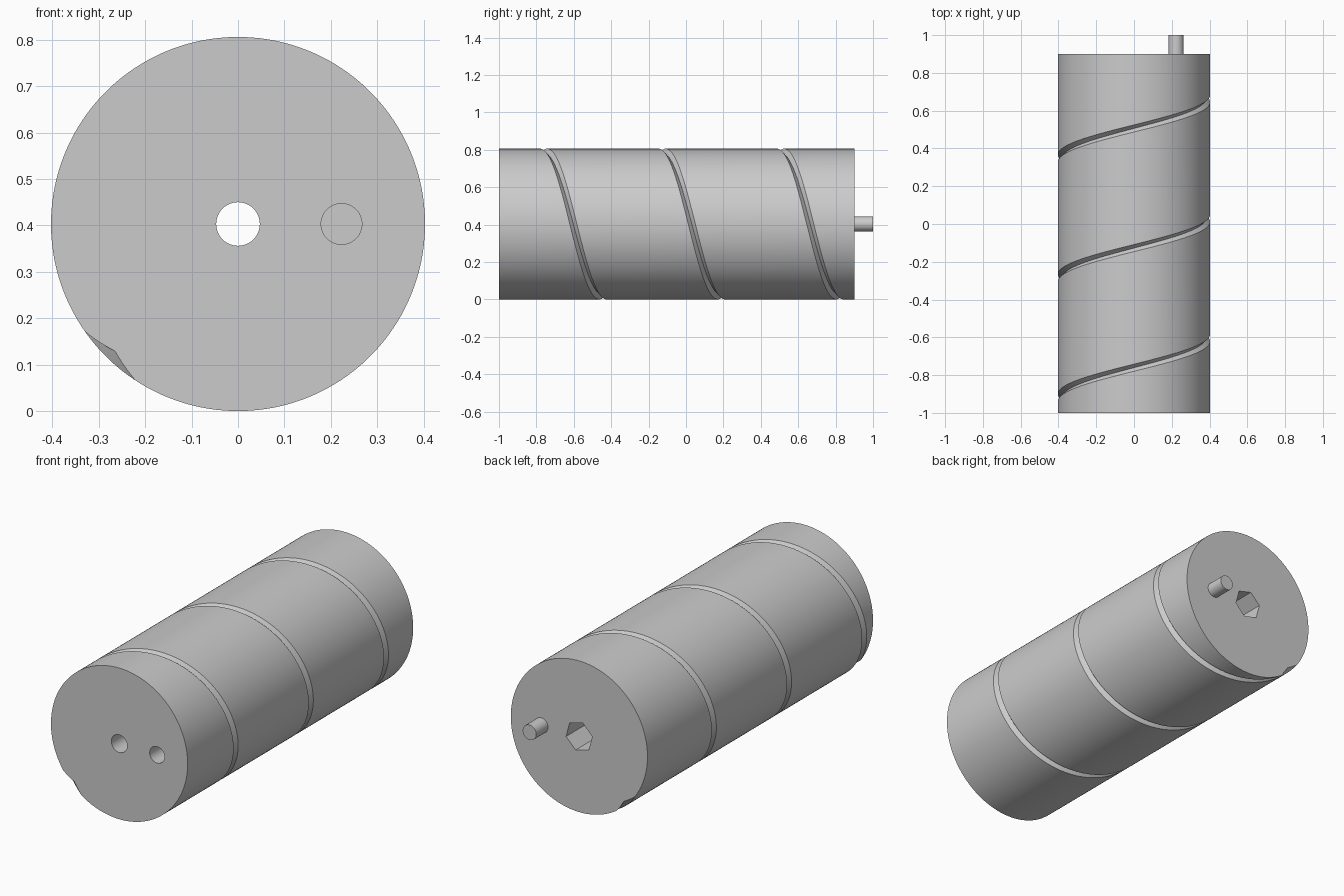
import bpy, bmesh, math
from mathutils import Matrix, Vector

cube = bpy.data.objects.get("Cube")
if cube:
    bpy.data.objects.remove(cube)

RADIUS, DEPTH, HALF_WIDTH = 0.403, 0.022, 0.019
FRONT, BACK = -1.0, 0.9
PITCH = (BACK - FRONT) / 3
START = math.radians(-136)          # groove angle at the front, from the top
STEPS = 144
PIN_X = 0.223

grey = bpy.data.materials.new("grey plastic")
grey.use_nodes = True
colour = (0.6, 0.6, 0.6, 1)
grey.diffuse_color = colour
grey.node_tree.nodes["Principled BSDF"].inputs["Base Color"].default_value = colour


def add_object(name, bm):
    bmesh.ops.recalc_face_normals(bm, faces=bm.faces)
    mesh = bpy.data.meshes.new(name)
    bm.to_mesh(mesh)
    bm.free()
    obj = bpy.data.objects.new(name, mesh)
    mesh.materials.append(grey)
    bpy.context.collection.objects.link(obj)
    return obj


def rod(name, x, radius, y0, y1, sides=48, turn=0):
    """Prism lying along y at the height of the drum axis."""
    bm = bmesh.new()
    place = (Matrix.Translation((x, (y0 + y1) / 2, RADIUS))
             @ Matrix.Rotation(math.pi / 2, 4, 'X') @ Matrix.Rotation(turn, 4, 'Z'))
    bmesh.ops.create_cone(bm, cap_ends=True, segments=sides, radius1=radius,
                          radius2=radius, depth=y1 - y0, matrix=place)
    return add_object(name, bm)


def smooth(obj):
    bpy.ops.object.select_all(action='DESELECT')
    obj.select_set(True)
    bpy.context.view_layer.objects.active = obj
    bpy.ops.object.shade_smooth_by_angle(angle=math.radians(25))


# Drum wall: a helical strip of V groove and land, trimmed by the end planes
bm = bmesh.new()
profile = [(-HALF_WIDTH, RADIUS), (0, RADIUS - DEPTH),
           (HALF_WIDTH, RADIUS), (PITCH - HALF_WIDTH, RADIUS)]
rows = []
for i in range(-STEPS * 2, STEPS * 5 + 1):
    turn = i / STEPS
    a = START + turn * math.tau
    rows.append([bm.verts.new((r * math.sin(a), FRONT + turn * PITCH + dy,
                               RADIUS + r * math.cos(a))) for dy, r in profile])
for low, high in zip(rows, rows[1:]):
    for k in range(3):
        bm.faces.new((low[k], low[k + 1], high[k + 1], high[k]))
bmesh.ops.remove_doubles(bm, verts=bm.verts, dist=0.0001)
for y, side in ((FRONT, -1), (BACK, 1)):
    bmesh.ops.bisect_plane(bm, geom=bm.verts[:] + bm.edges[:] + bm.faces[:],
                           plane_co=Vector((0, y, 0)), plane_no=Vector((0, side, 0)),
                           clear_outer=True, dist=0.00001)
bmesh.ops.remove_doubles(bm, verts=bm.verts, dist=0.0001)
# Flat end faces
bmesh.ops.holes_fill(bm, edges=[e for e in bm.edges if e.is_boundary], sides=0)
drum = add_object("drum", bm)

# Axle bore, hexagonal drive socket and locating hole
cutters = [
    rod("bore_cutter", 0, 0.047, FRONT - 0.1, BACK + 0.1),
    rod("socket_cutter", 0, 0.08, BACK - 0.2, BACK + 0.1, 6, math.radians(15)),
    rod("locating_hole_cutter", PIN_X, 0.044, FRONT - 0.1, FRONT + 0.12),
]
for cutter in cutters:
    cut = drum.modifiers.new(cutter.name, 'BOOLEAN')
    cut.operation = 'DIFFERENCE'
    cut.solver = 'EXACT'
    cut.object = cutter
    bpy.context.view_layer.objects.active = drum
    bpy.ops.object.modifier_apply(modifier=cut.name)
    bpy.data.objects.remove(cutter)
smooth(drum)

# Locating pin on the back
smooth(rod("locating_pin", PIN_X, 0.04, BACK - 0.02, 1.0))
